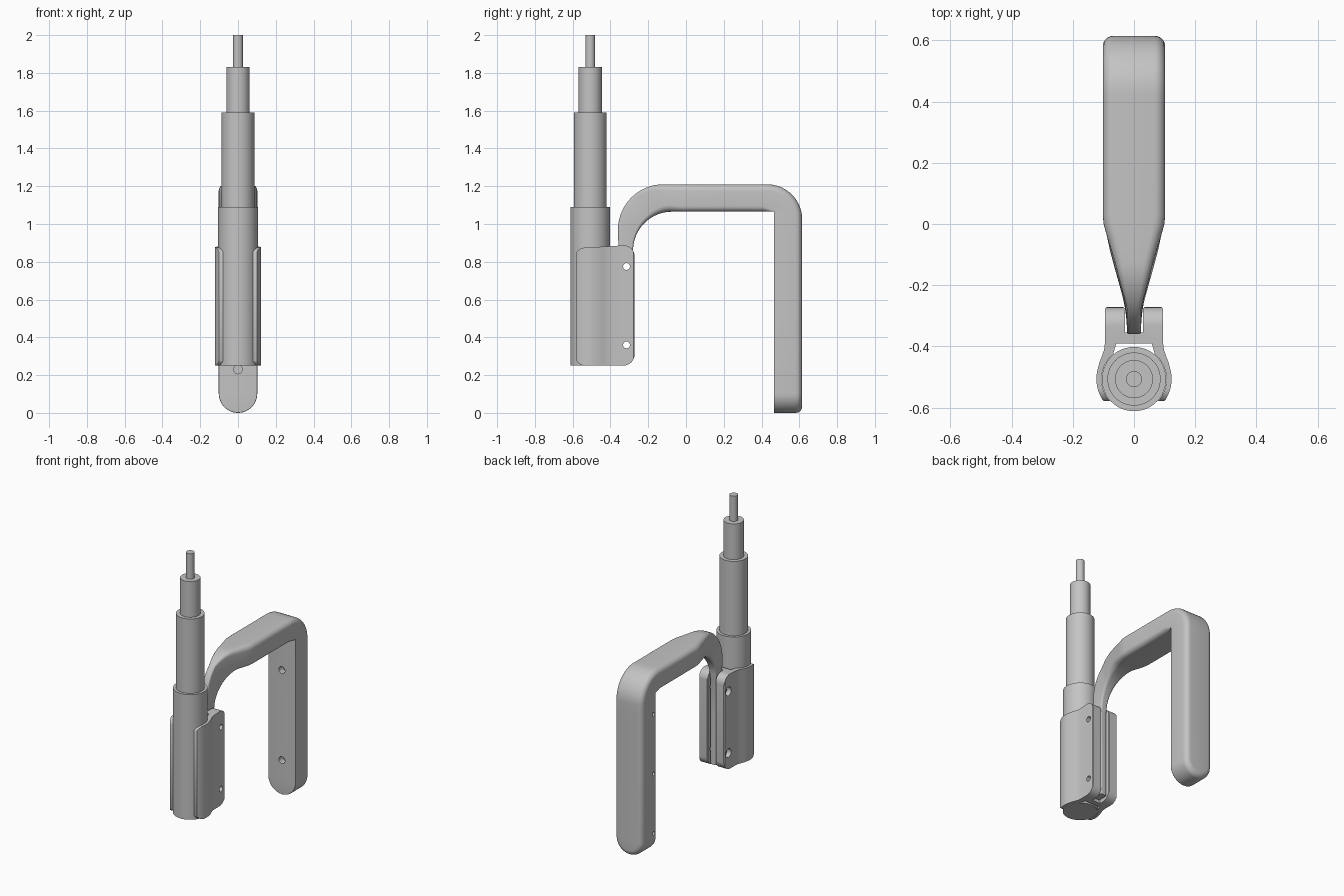
import bpy, bmesh, math
from mathutils import Vector, Matrix

if "Cube" in bpy.data.objects:
    bpy.data.objects.remove(bpy.data.objects["Cube"], do_unlink=True)

GREY = (0.55, 0.55, 0.55, 1)
metal = bpy.data.materials.new("plain grey")
metal.use_nodes = True
metal.diffuse_color = GREY
metal.node_tree.nodes["Principled BSDF"].inputs["Base Color"].default_value = GREY


def finish(name, bm):
    bmesh.ops.remove_doubles(bm, verts=bm.verts, dist=0.0001)
    bmesh.ops.recalc_face_normals(bm, faces=bm.faces)
    mesh = bpy.data.meshes.new(name)
    bm.to_mesh(mesh)
    bm.free()
    mesh.materials.append(metal)
    ob = bpy.data.objects.new(name, mesh)
    bpy.context.collection.objects.link(ob)
    return ob


def prism(name, points, offset):
    bm = bmesh.new()
    face = bm.faces.new([bm.verts.new(p) for p in points])
    moved = bmesh.ops.extrude_face_region(bm, geom=[face])["geom"]
    bmesh.ops.translate(bm, vec=offset, verts=[v for v in moved if isinstance(v, bmesh.types.BMVert)])
    return finish(name, bm)


def cylinder(name, start, end, radius, sides=48):
    start, end = Vector(start), Vector(end)
    axis = end - start
    turn = axis.to_track_quat('Z', 'Y').to_matrix().to_4x4()
    bm = bmesh.new()
    bmesh.ops.create_cone(bm, cap_ends=True, segments=sides, radius1=radius, radius2=radius,
                          depth=axis.length, matrix=Matrix.Translation((start + end) / 2) @ turn)
    return finish(name, bm)


def select_only(ob):
    bpy.ops.object.select_all(action='DESELECT')
    ob.select_set(True)
    bpy.context.view_layer.objects.active = ob


def cut(ob, cutter, operation='DIFFERENCE'):
    cutter.hide_render = True
    mod = ob.modifiers.new("cut", 'BOOLEAN')
    mod.operation, mod.object, mod.solver = operation, cutter, 'EXACT'
    select_only(ob)
    bpy.ops.object.modifier_apply(modifier=mod.name)
    bpy.data.objects.remove(cutter, do_unlink=True)


def smooth(ob):
    select_only(ob)
    bpy.ops.object.shade_smooth_by_angle(angle=math.radians(32))


def arc(cx, cy, r, a0, a1, n):
    angles = [math.radians(a0 + (a1 - a0) * i / n) for i in range(n + 1)]
    return [Vector((cx + r * math.cos(a), cy + r * math.sin(a))) for a in angles]


def rounded(corners, n=8):
    out = []
    for i, (x, y, r) in enumerate(corners):
        c = Vector((x, y))
        before = (Vector(corners[i - 1][:2]) - c).normalized() * r
        after = (Vector(corners[(i + 1) % len(corners)][:2]) - c).normalized() * r
        for k in range(n + 1):
            a = math.pi / 2 * k / n
            out.append(c + before * (1 - math.sin(a)) + after * (1 - math.cos(a)))
    return out


# Telescoping tube
ROD_Y = -0.507
tiers = [("base_tube", 0.105, 0.25, 1.09), ("middle_tube", 0.087, 1.09, 1.59),
         ("upper_tube", 0.062, 1.59, 1.83), ("rod_tip", 0.026, 1.83, 2.0)]
for name, radius, low, high in tiers:
    smooth(cylinder(name, (0, ROD_Y, low), (0, ROD_Y, high), radius))

# Clamp: plan outline extruded upward, trimmed to a rounded side outline
half = [Vector(p) for p in [(0.03, -0.355), (0.03, -0.276), (0.036, -0.27), (0.088, -0.27),
                            (0.095, -0.277), (0.095, -0.39), (0.098, -0.412), (0.106, -0.435),
                            (0.114, -0.455)]]
half += arc(0, ROD_Y, 0.123, 15, -36, 12) + arc(0, ROD_Y, 0.106, -42, 50, 18)
half += [Vector((0.058, -0.39))]
plan = half + [Vector((-p.x, p.y)) for p in reversed(half)]
clamp = prism("clamp", [(p.x, p.y, 0.2) for p in plan], (0, 0, 0.8))
side = rounded([(-0.585, 0.25, 0.05), (-0.272, 0.25, 0.06), (-0.272, 0.89, 0.06), (-0.585, 0.872, 0.045)])
cut(clamp, prism("trim", [(-0.3, p.x, p.y) for p in side], (0.6, 0, 0)), 'INTERSECT')

# Curved handle: rounded cross-sections lofted from the tang to the grip
EDGE = 0.035


def half_width(y):
    return 0.023 + 0.079 * min(1, max(0, (y + 0.28) / 0.29))


def half_ring(outer, inner, inner_edge):
    d = outer - inner
    t = d.length
    d.normalize()
    wo, wi = half_width(outer.x), half_width(inner.x)
    ro = min(EDGE, 0.5 * wo, 0.4 * t)
    ri = min(inner_edge, 0.5 * wi, 0.4 * t)
    steps = [math.pi / 2 * k / 6 for k in range(7)]
    uv = [(0, 0)]
    uv += [(wi - ri + ri * math.sin(a), ri - ri * math.cos(a)) for a in steps]
    uv += [(wo - ro + ro * math.cos(a), t - ro + ro * math.sin(a)) for a in steps]
    uv += [(0, t)]
    return [Vector((u, *(inner + d * v))) for u, v in uv]


stations = [(Vector((-0.357, z)), Vector((-0.285, z)), EDGE) for z in (0.27, 0.6, 0.84)]
stations += [(o, i, EDGE) for o, i in zip(arc(-0.12, 0.97, 0.24, 180, 90, 20),
                                          arc(-0.075, 0.86, 0.205, 180, 90, 20))]
stations += [(Vector((y, 1.21)), Vector((y, 1.065)), 0.03) for y in (-0.04, 0, 0.03, 0.2, 0.41)]
corner = Vector((0.465, 1.065))
stations += [(o, corner, 0.004) for o in arc(0.43, 1.025, 0.185, 90, 0, 14)]
stations += [(Vector((0.615, z)), Vector((0.465, z)), 0.004) for z in (0.95, 0.5, 0.102)]

bm = bmesh.new()


def bridge(rows, closed):
    for a, b in zip(rows, rows[1:]):
        for k in range(len(a) if closed else len(a) - 1):
            j = (k + 1) % len(a)
            bm.faces.new((a[k], a[j], b[j], b[k]))


rings = []
for station in stations:
    h = half_ring(*station)
    mirrored = [Vector((-p.x, p.y, p.z)) for p in reversed(h[1:-1])]
    rings.append([bm.verts.new(p) for p in h + mirrored])
bridge(rings, True)
bm.faces.new(rings[0])

# Semicircular grip end
end_half = half_ring(*stations[-1])
cap = []
for s in range(25):
    a = math.pi * s / 24
    cap.append([bm.verts.new((p.x * math.cos(a), p.y, p.z - p.x * math.sin(a))) for p in end_half])
bridge(cap, False)
handle = finish("handle", bm)

# Pivot holes through clamp and tang, with recesses on one cheek
for z in (0.36, 0.775):
    for ob in (clamp, handle):
        cut(ob, cylinder("drill", (-0.2, -0.315, z), (0.2, -0.315, z), 0.018, 24))
    cut(clamp, cylinder("drill", (-0.2, -0.315, z), (-0.065, -0.315, z), 0.029, 24))

# Blind holes in the grip
for z in (0.23, 0.835):
    cut(handle, cylinder("drill", (0, 0.4, z), (0, 0.51, z), 0.023, 24))
for z in (0.13, 0.53, 0.93):
    cut(handle, cylinder("drill", (-0.2, 0.49, z), (-0.06, 0.49, z), 0.013, 16))

smooth(clamp)
smooth(handle)
